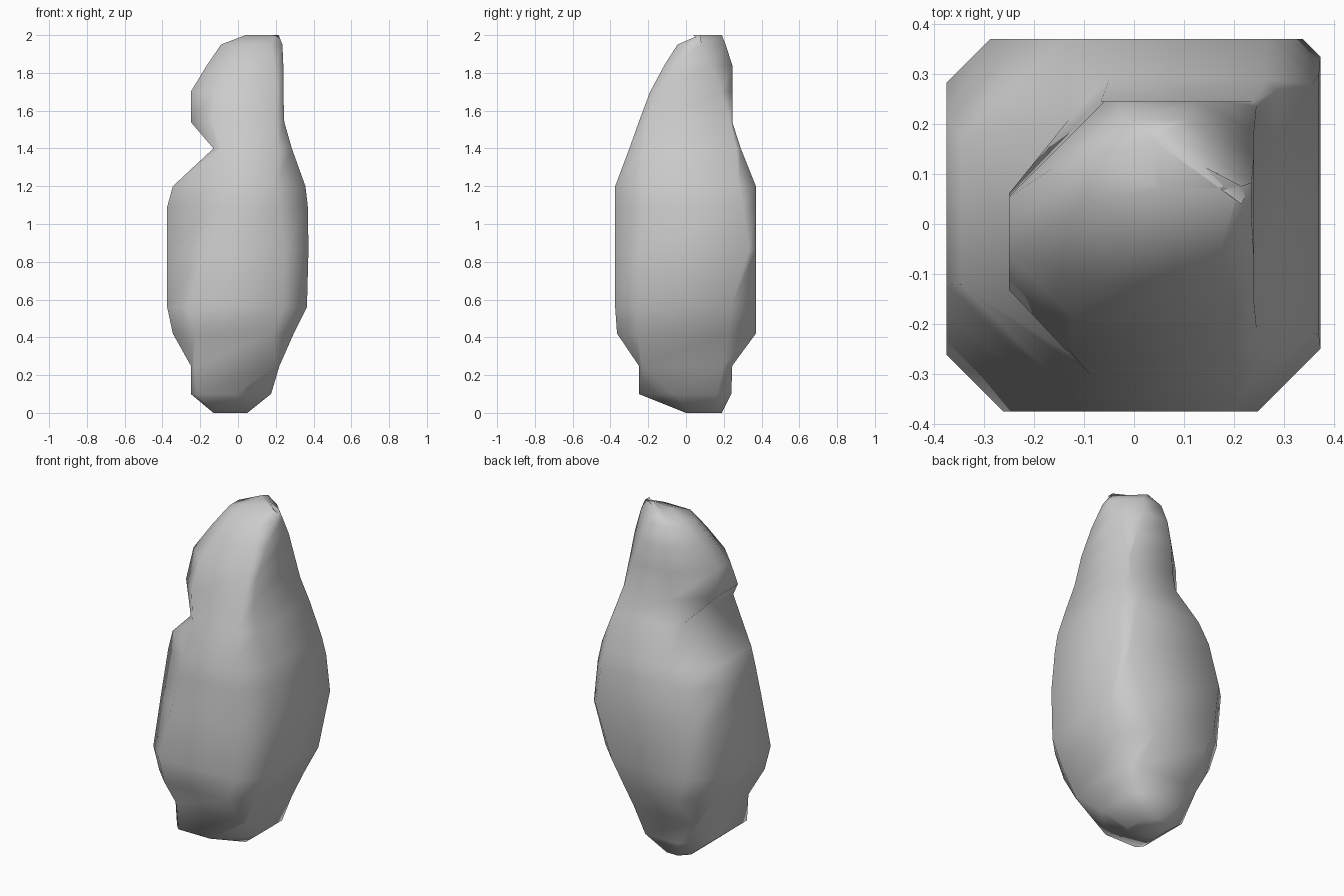
import bpy, bmesh, math
from mathutils import Vector

# Each level: height, then how far the section reaches towards
# right, back-right, back, back-left, left, front-left, front, front-right
LEVELS = [
    (0.00, .05, .13, .19, .19, .13, .09, .00, .035),
    (0.10, .175, .24, .24, .25, .25, .33, .25, .17),
    (0.25, .22, .295, .245, .335, .25, .34, .25, .32),
    (0.42, .295, .365, .37, .40, .345, .42, .365, .39),
    (0.56, .365, .425, .37, .44, .375, .45, .375, .435),
    (0.86, .373, .50, .37, .465, .375, .395, .375, .44),
    (1.09, .37, .475, .37, .415, .375, .35, .375, .42),
    (1.20, .357, .45, .37, .365, .345, .33, .375, .405),
    (1.40, .285, .39, .29, .24, .13, .275, .30, .36),
    (1.54, .245, .34, .245, .22, .25, .27, .25, .32),
    (1.70, .24, .30, .245, .215, .25, .22, .19, .28),
    (1.84, .24, .265, .245, .195, .165, .12, .115, .22),
    (1.95, .235, .225, .21, .16, .09, .03, .045, .155),
    (2.00, .215, .18, .19, .09, -.04, -.085, -.07, .13),
]


def octagon(z, reach):
    """Eight-sided section whose sides lie at the given reaches."""
    r = list(reach)
    c = math.sqrt(0.5)
    for i in (1, 3, 5, 7):          # a corner cut never lies outside its corner
        r[i] = min(r[i], (r[i - 1] + r[(i + 1) % 8]) * c - 0.004)
    points = []
    for i in range(8):
        a, b = i * math.pi / 4, (i + 1) * math.pi / 4
        p, q = r[i], r[(i + 1) % 8]
        points.append(Vector(((p * math.sin(b) - q * math.sin(a)) / c,
                              (q * math.cos(a) - p * math.cos(b)) / c, z)))
    return points


# Standing stone: faceted sections skinned from base to tip
bm = bmesh.new()
rings = [[bm.verts.new(p) for p in octagon(lv[0], lv[1:])] for lv in LEVELS]
for low, high in zip(rings, rings[1:]):
    for i in range(8):
        j = (i + 1) % 8
        bm.faces.new((low[i], low[j], high[j], high[i]))
bm.faces.new(rings[0][::-1])
bm.faces.new(rings[-1])
bmesh.ops.recalc_face_normals(bm, faces=bm.faces)

mesh = bpy.data.meshes.new("standing_stone")
bm.to_mesh(mesh)
bm.free()
stone = bpy.data.objects.new("standing_stone", mesh)
bpy.context.collection.objects.link(stone)

# Soft shading across the facets, crisp at the base
bpy.context.view_layer.objects.active = stone
stone.select_set(True)
bpy.ops.object.shade_smooth_by_angle(angle=math.radians(70))
